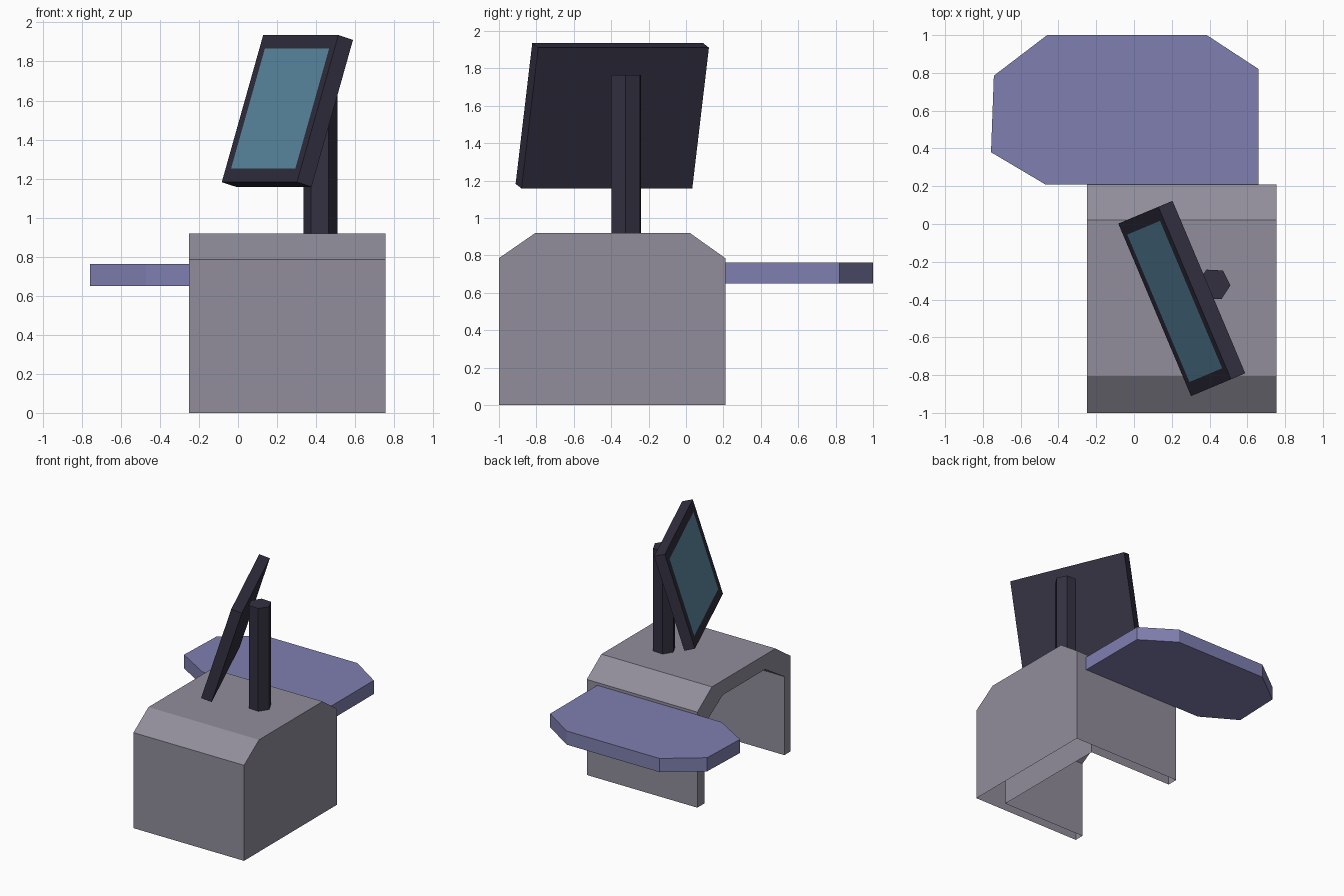
import bpy, bmesh
from math import radians, cos, sin
from mathutils import Vector

if "Cube" in bpy.data.objects:
    bpy.data.objects.remove(bpy.data.objects["Cube"])


def material(name, rgb):
    m = bpy.data.materials.new(name)
    m.diffuse_color = (*rgb, 1)
    m.use_nodes = True
    m.node_tree.nodes["Principled BSDF"].inputs["Base Color"].default_value = m.diffuse_color
    return m


def prism(name, points, offset, mat=None):
    """Flat polygon extruded along an offset vector."""
    bm = bmesh.new()
    face = bm.faces.new([bm.verts.new(p) for p in points])
    ext = bmesh.ops.extrude_face_region(bm, geom=[face], use_keep_orig=True)
    moved = [v for v in ext["geom"] if isinstance(v, bmesh.types.BMVert)]
    bmesh.ops.translate(bm, verts=moved, vec=offset)
    bmesh.ops.recalc_face_normals(bm, faces=bm.faces)
    mesh = bpy.data.meshes.new(name)
    bm.to_mesh(mesh)
    bm.free()
    obj = bpy.data.objects.new(name, mesh)
    bpy.context.collection.objects.link(obj)
    if mat:
        mesh.materials.append(mat)
    return obj


body = material("body_grey", (0.283, 0.27, 0.33))
violet = material("slab_violet", (0.212, 0.212, 0.434))
dark = material("dark_casing", (0.033, 0.030, 0.052))
glass = material("screen_blue", (0.122, 0.288, 0.407))

# Chamfered pedestal, hollow below and open on the left
outer = [(-1, 0), (-1, .785), (-.805, .92), (.02, .92), (.21, .785), (.21, 0)]
inner = [(-.92, -.2), (-.92, .645), (-.67, .8), (-.12, .8), (.12, .645), (.12, -.2)]
base = prism("pedestal", [(-.25, y, z) for y, z in outer], (1.005, 0, 0), body)
cutter = prism("pedestal_cutter", [(-.5, y, z) for y, z in inner], (1.03, 0, 0), body)
cutter.hide_render = True
cut = base.modifiers.new("hollow", "BOOLEAN")
cut.operation, cut.solver, cut.object = "DIFFERENCE", "EXACT", cutter
bpy.context.view_layer.objects.active = base
bpy.ops.object.modifier_apply(modifier=cut.name)
bpy.data.objects.remove(cutter)

# The wall undersides are left open
bm = bmesh.new()
bm.from_mesh(base.data)
under = [f for f in bm.faces if f.calc_center_median().z < .001]
bmesh.ops.delete(bm, geom=under, context="FACES")
bm.to_mesh(base.data)
bm.free()

# Side shelf with clipped corners
shelf = [(-.46, 1), (.385, 1), (.66, .82), (.66, .21), (-.47, .21), (-.757, .38), (-.742, .785)]
prism("shelf", [(x, y, .65) for x, y in shelf], (0, 0, .112), violet)

# Hexagonal post
ring = [radians(60 * i - 3) for i in range(6)]
prism("post", [(.423 + .088 * cos(a), -.32 + .088 * sin(a), .92) for a in ring],
      (0, 0, .845), dark)

# Tilted monitor: casing with a flush inset display
corner = Vector((-.083, .002, 1.182))
wide = Vector((.385, -.913, 0))
tall = Vector((.212, .089, .753))
back = wide.cross(tall).normalized() * .085
if back.x < 0:
    back.negate()
casing = prism("monitor", [corner, corner + wide, corner + wide + tall, corner + tall],
               back, dark)
casing.data.materials.append(glass)
bm = bmesh.new()
bm.from_mesh(casing.data)
front = max(bm.faces, key=lambda f: -f.normal.dot(back))
bmesh.ops.inset_region(bm, faces=[front], thickness=.072, depth=0, use_even_offset=True)
front.material_index = 1
bm.to_mesh(casing.data)
bm.free()
